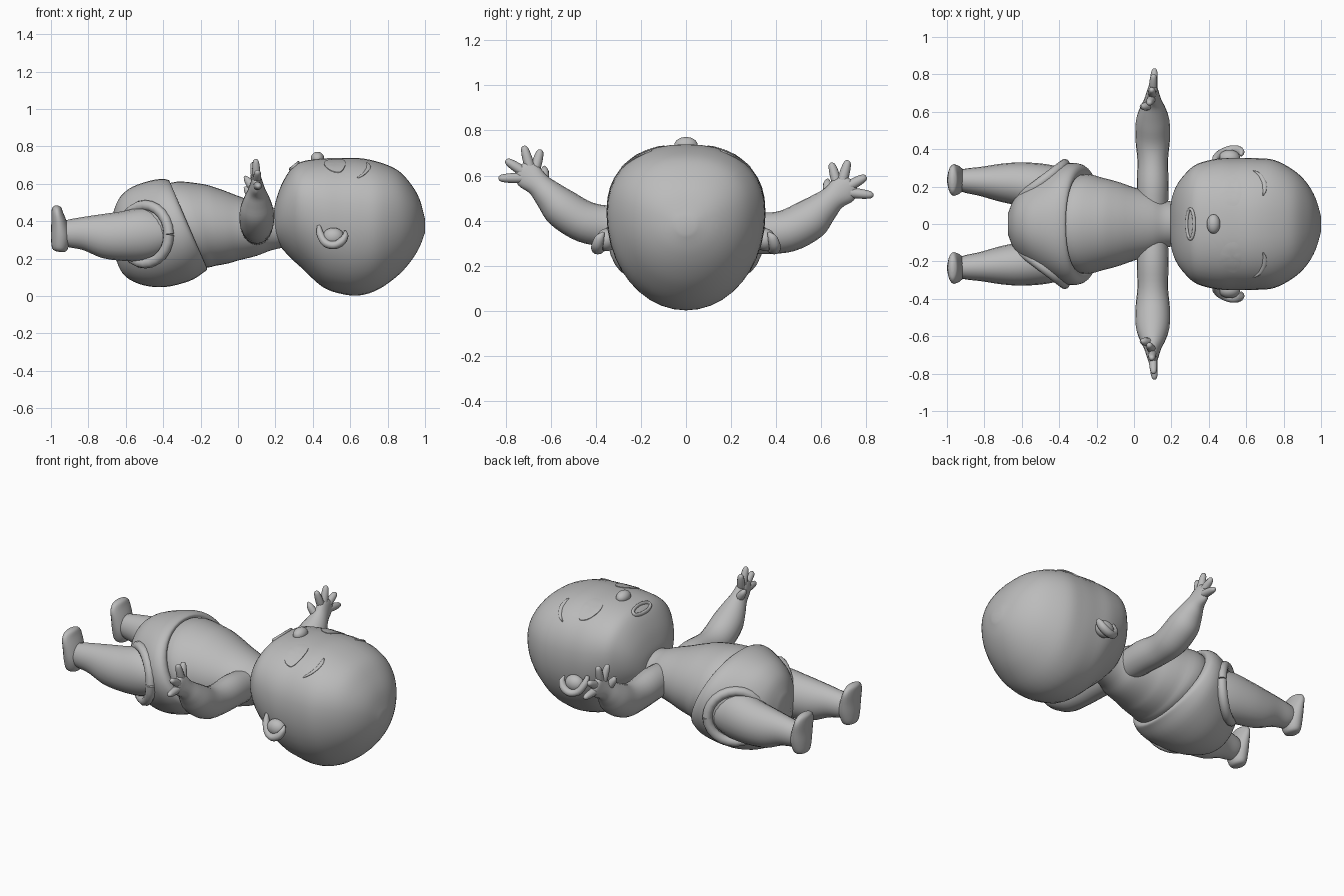
import bpy, bmesh
from math import sin, cos, pi, copysign
from mathutils import Vector
from mathutils.bvhtree import BVHTree

cube = bpy.data.objects.get("Cube")
if cube:
    bpy.data.objects.remove(cube)

clay = bpy.data.materials.new("grey_clay")
clay.use_nodes = True
GREY = (0.5, 0.5, 0.5, 1)
clay.diffuse_color = GREY
clay.node_tree.nodes["Principled BSDF"].inputs["Base Color"].default_value = GREY


def finish(name, bm):
    bmesh.ops.recalc_face_normals(bm, faces=bm.faces)
    mesh = bpy.data.meshes.new(name)
    bm.to_mesh(mesh)
    bm.free()
    mesh.materials.append(clay)
    ob = bpy.data.objects.new(name, mesh)
    bpy.context.collection.objects.link(ob)
    bpy.ops.object.select_all(action='DESELECT')
    ob.select_set(True)
    bpy.context.view_layer.objects.active = ob
    bpy.ops.object.shade_smooth_by_angle(angle=0.9)
    return ob


def spline(p, q, r, s, t):
    return 0.5 * (2*q + (r - p)*t + (2*p - 5*q + 4*r - s)*t*t + (3*q - p - 3*r + s)*t**3)


def loft(name, rings, seg=28, steps=4, power=1.0, fix=None):
    """Skin smoothly interpolated rings of (centre, side, up, down) vectors."""
    dense, last = [], len(rings) - 1
    for i in range(last):
        near = [rings[max(0, min(last, i + k))] for k in (-1, 0, 1, 2)]
        for j in range(steps):
            dense.append([spline(*v, j / steps) for v in zip(*near)])
    dense.append(rings[-1])
    bm = bmesh.new()
    loops = []
    for c, side, up, down in dense:
        loop = []
        for k in range(seg):
            ca, sa = cos(2*pi*k/seg), sin(2*pi*k/seg)
            e = power if sa > 0 else 1.0
            ca, sa = copysign(abs(ca)**e, ca), copysign(abs(sa)**e, sa)
            p = c + side*ca + (up*sa if sa > 0 else down*-sa)
            loop.append(bm.verts.new(fix(p) if fix else p))
        loops.append(loop)
    for a, b in zip(loops, loops[1:]):
        for k in range(seg):
            bm.faces.new((a[k], a[k-1], b[k-1], b[k]))
    bm.faces.new(loops[0])
    bm.faces.new(loops[-1])
    return finish(name, bm)


def trunk(name, sections, mid=0.5, power=1.0):
    """Loft from (top x, top z, bottom x, bottom z, half width)."""
    rings = []
    for xt, zt, xb, zb, w in sections:
        top, bot = Vector((xt, 0, zt)), Vector((xb, 0, zb))
        c = bot.lerp(top, mid)
        rings.append((c, Vector((0, w, 0)), top - c, bot - c))
    return loft(name, rings, seg=40, power=power)


def limb(name, pts, ref, seg=20, steps=4, fix=None):
    """Tube through (x, y, z, half width, half depth along ref)."""
    ref, rings = Vector(ref), []
    pos = [Vector(p[:3]) for p in pts]
    for i, p in enumerate(pts):
        t = (pos[min(i + 1, len(pts) - 1)] - pos[max(i - 1, 0)]).normalized()
        side = ref.cross(t).normalized()
        up = t.cross(side)
        rings.append((pos[i], side*p[3], up*p[4], up*-p[4]))
    return loft(name, rings, seg, steps, fix=fix)


def ball(name, centre, size):
    bm = bmesh.new()
    bmesh.ops.create_uvsphere(bm, u_segments=24, v_segments=16, radius=1)
    for v in bm.verts:
        v.co = Vector(a*b + c for a, b, c in zip(v.co, size, centre))
    return finish(name, bm)


# Head, chin to crown
head_shape = [
    (.193, .45, .36, .04), (.2, .50, .30, .13), (.23, .59, .26, .21),
    (.28, .675, .205, .275), (.34, .718, .15, .322), (.45, .735, .05, .35),
    (.55, .737, .012, .352), (.65, .737, .003, .352), (.75, .717, .035, .342),
    (.85, .675, .105, .29), (.92, .605, .18, .225), (.97, .52, .26, .14),
    (1.0, .41, .34, .04)]
head = trunk("head", [(x, t, x, b, w) for x, t, b, w in head_shape], .58, .87)
bm = bmesh.new()
bm.from_mesh(head.data)
head_tree = BVHTree.FromBMesh(bm)
bm.free()


def on_face(x, y, lift=0.0):
    hit = head_tree.ray_cast(Vector((x, y, 2)), Vector((0, 0, -1)))[0]
    return Vector((x, y, hit.z + lift))


def face_plate(name, outline):
    """Thin plate that follows the face."""
    cx = sum(p[0] for p in outline) / len(outline)
    cy = sum(p[1] for p in outline) / len(outline)
    bm = bmesh.new()
    loops = []
    for s, lift in ((1, -.004), (1, .004), (.75, .005), (.5, .005), (.2, .005)):
        loops.append([bm.verts.new(on_face(cx + (x-cx)*s, cy + (y-cy)*s, lift))
                      for x, y in outline])
    for a, b in zip(loops, loops[1:]):
        for k in range(len(a)):
            bm.faces.new((a[k], a[k-1], b[k-1], b[k]))
    bm.faces.new(loops[-1])
    return finish(name, bm)


# Nose and lips
ball("nose", (.425, 0, .735), (.036, .052, .036))
lip_line = []
for k in range(25):
    a = 2*pi*k/24
    p = on_face(.302 + .02*cos(a), .08*sin(a))
    lip_line.append((*p, .009, .012))
limb("lips", lip_line, (0, 0, 1), seg=10, steps=1)

# Torso
trunk("torso", [
    (-.45, .50, -.45, .20, .20), (-.36, .605, -.19, .155, .265),
    (-.2, .60, -.12, .162, .245), (-.1, .573, -.05, .175, .222),
    (0, .535, 0, .19, .195), (.1, .50, .1, .215, .165),
    (.17, .475, .18, .245, .125), (.3, .46, .3, .27, .11)])

# Diaper with a rolled waist edge
trunk("diaper", [
    (-.375, .58, -.185, .18, .25), (-.365, .612, -.165, .145, .285),
    (-.385, .624, -.185, .125, .318), (-.43, .624, -.26, .08, .325),
    (-.50, .608, -.40, .047, .285), (-.58, .575, -.53, .065, .225),
    (-.64, .515, -.62, .125, .155), (-.675, .42, -.67, .25, .06)], power=.95)

for label, s in (("left", 1), ("right", -1)):
    # Eyes and brows
    eye = []
    for k in range(24):
        a = 2*pi*k/24
        reach = .04 if cos(a) > 0 else .075
        eye.append((.535 + reach*cos(a), s*(.178 + .082*sin(a))))
    face_plate(label + "_eye", eye)
    brow = [(.64, .285, .003), (.672, .262, .01), (.695, .22, .012),
            (.698, .18, .01), (.69, .152, .003)]
    limb(label + "_brow", [(*on_face(x, s*y), r, .006) for x, y, r in brow],
         (0, 0, 1), seg=10)

    # Ear with a curled rim
    ball(label + "_ear", (.51, s*.352, .315), (.058, .045, .05))
    limb(label + "_ear_rim", [
        (.432, s*.335, .375, .01, .01), (.44, s*.355, .33, .02, .02),
        (.47, s*.378, .283, .022, .024), (.515, s*.393, .272, .022, .026),
        (.555, s*.393, .292, .022, .026), (.575, s*.382, .325, .016, .02),
        (.572, s*.365, .348, .005, .005)], (0, s, 0), seg=12)

    # Leg, foot and leg opening of the diaper
    limb(label + "_leg", [
        (-.36, s*.18, .335, .08, .08), (-.40, s*.185, .335, .115, .115),
        (-.5, s*.198, .33, .125, .142), (-.62, s*.215, .32, .115, .132),
        (-.72, s*.222, .322, .1, .118), (-.82, s*.228, .335, .078, .09),
        (-.9, s*.232, .335, .065, .075), (-.95, s*.235, .335, .05, .06)],
        (0, 0, 1))
    limb(label + "_foot", [
        (-.955, s*.235, .236, .02, .015), (-.953, s*.235, .25, .052, .04),
        (-.948, s*.235, .31, .073, .052), (-.955, s*.235, .38, .082, .044),
        (-.966, s*.235, .44, .083, .032), (-.97, s*.235, .472, .06, .024),
        (-.97, s*.235, .484, .02, .008)], (1, 0, 0))
    opening = []
    for k in range(25):
        a = 2*pi*k/24
        opening.append((-.495 + .125*cos(a), s*(.225 + .095*cos(a)),
                        .33 + .155*sin(a), .028, .028))
    limb(label + "_diaper_cuff", opening, (-.6, s*.8, 0), seg=12, steps=1)

    # Arm and hand; the left arm hangs a little lower
    def pose(p, s=s):
        return Vector((p.x, s*p.y, p.z - (.09*p.y if s > 0 else 0)))

    limb(label + "_arm", [
        (.1, .05, .36, .09, .08), (.1, .2, .375, .098, .085),
        (.1, .34, .375, .092, .082), (.1, .45, .395, .092, .092),
        (.1, .55, .455, .088, .09), (.1, .61, .515, .068, .07),
        (.1, .655, .56, .055, .048), (.1, .70, .60, .062, .032),
        (.1, .73, .63, .045, .022), (.1, .74, .64, .015, .01)],
        (1, 0, 0), fix=pose)
    fingers = (("index", .645, .715, .08), ("middle", .72, .732, .095),
               ("ring", .80, .668, .105), ("little", .832, .588, .11))
    for finger, y, z, x in fingers:
        base, tip = Vector((.1, .68, .59)), Vector((x, y, z))
        radii = ((0, .02), (.35, .023), (.7, .021), (.93, .015), (1, .005))
        limb(f"{label}_{finger}_finger",
             [(*base.lerp(tip, t), r, r) for t, r in radii], (1, 0, 0),
             seg=10, steps=3, fix=pose)
    limb(label + "_thumb", [
        (.1, .64, .55, .02, .02), (.075, .632, .585, .024, .024),
        (.05, .628, .62, .019, .019), (.035, .63, .64, .006, .006)],
        (1, 0, 0), seg=10, fix=pose)
